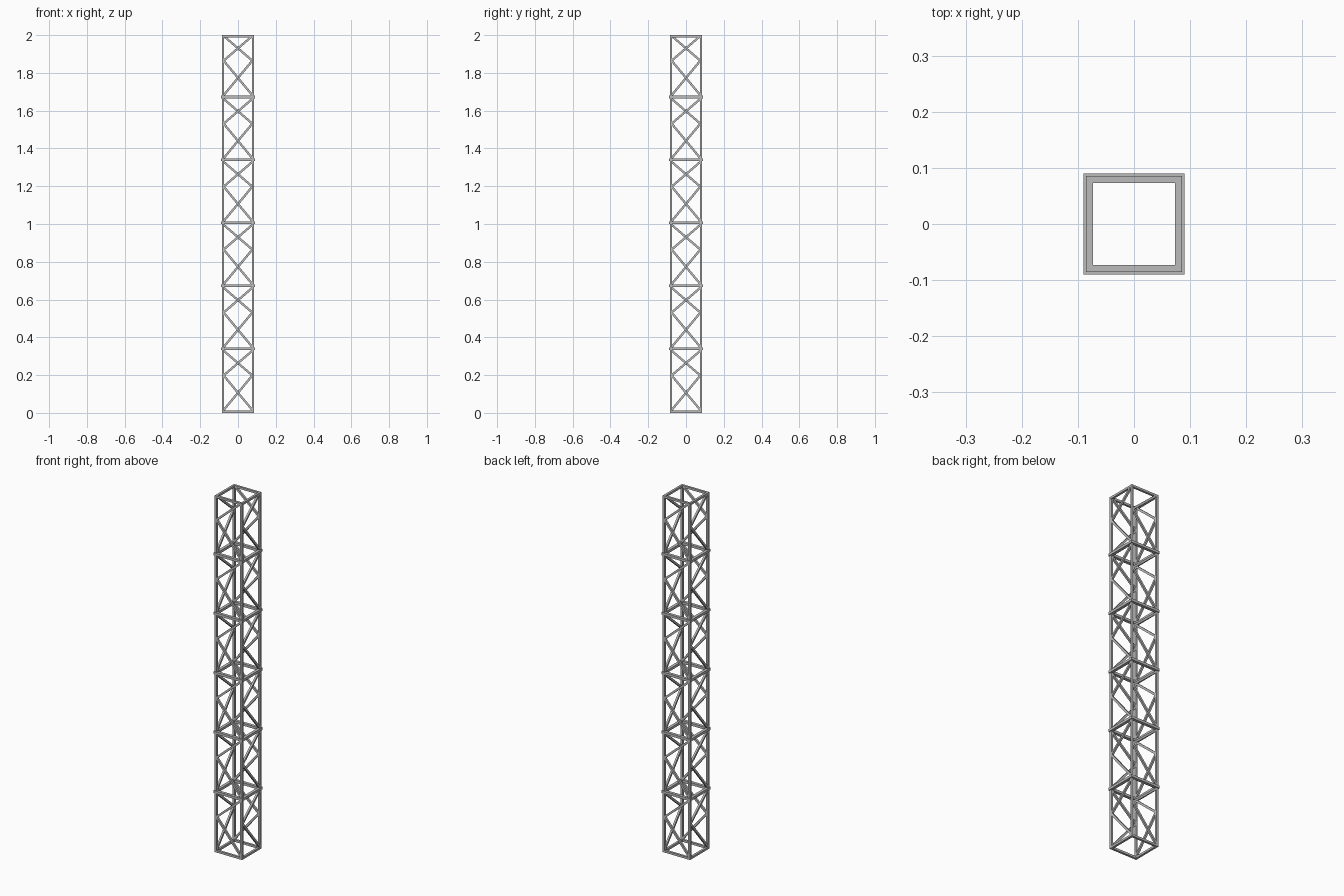
import bpy, bmesh, math
from mathutils import Vector, Matrix

if "Cube" in bpy.data.objects:
    bpy.data.objects.remove(bpy.data.objects["Cube"])

steel = bpy.data.materials.new("steel_grey")
steel.diffuse_color = (0.5, 0.5, 0.5, 1)
steel.use_nodes = True
steel.node_tree.nodes["Principled BSDF"].inputs["Base Color"].default_value = steel.diffuse_color

C = 0.079          # bar centre line offset from the axis
BAYS = 6
H = 2.0 / BAYS
CORNERS = ((-1, -1), (1, -1), (1, 1), (-1, 1))


def finish(name, bm):
    bmesh.ops.recalc_face_normals(bm, faces=bm.faces)
    me = bpy.data.meshes.new(name)
    bm.to_mesh(me)
    bm.free()
    me.materials.append(steel)
    ob = bpy.data.objects.new(name, me)
    bpy.context.collection.objects.link(ob)
    return ob


def bar(bm, a, b, width, depth):
    # square bar from a to b, depth measured along y
    a, b = Vector(a), Vector(b)
    d = (b - a).normalized()
    y = Vector((0, 1, 0))
    x = y.cross(d)
    rot = Matrix((x, y, d)).transposed().to_4x4()
    size = Matrix.Diagonal((width, depth, (b - a).length, 1))
    bmesh.ops.create_cube(bm, size=1, matrix=Matrix.Translation((a + b) / 2) @ rot @ size)


def square_ring(name, z0, z1, inner, outer):
    # flat square frame with mitred corners
    bm = bmesh.new()
    profile = ((inner, z0), (outer, z0), (outer, z1), (inner, z1))
    rows = [[bm.verts.new((sx * o, sy * o, z)) for o, z in profile] for sx, sy in CORNERS]
    for k in range(4):
        a, b = rows[k], rows[(k + 1) % 4]
        for i in range(4):
            j = (i + 1) % 4
            bm.faces.new((a[i], b[i], b[j], a[j]))
    finish(name, bm)


# corner legs
for i, (sx, sy) in enumerate(CORNERS):
    bm = bmesh.new()
    bar(bm, (sx * C, sy * C, 0.004), (sx * C, sy * C, 1.996), 0.0118, 0.0118)
    finish(f"corner_leg_{i + 1}", bm)

# end frames and the slightly thicker collars between bays
square_ring("bottom_frame", 0, 0.012, 0.073, 0.0852)
square_ring("top_frame", 1.988, 2.0, 0.073, 0.0852)
for k in range(1, BAYS):
    z = k * H + 0.006
    square_ring(f"collar_{k}", z - 0.007, z + 0.007, 0.0735, 0.09)

# zigzag braces: one bent pair per bay, turned around the four sides
E = C - 0.003
for side in range(4):
    bm = bmesh.new()
    for k in range(BAYS):
        z = k * H
        bar(bm, (E, -C, z + 0.015), (-E, -C, z + 0.198), 0.0115, 0.0108)
        bar(bm, (-E, -C, z + 0.198), (E, -C, z + 0.329), 0.0115, 0.0108)
    bm.transform(Matrix.Rotation(side * math.pi / 2, 4, 'Z'))
    finish(f"zigzag_brace_{side + 1}", bm)
